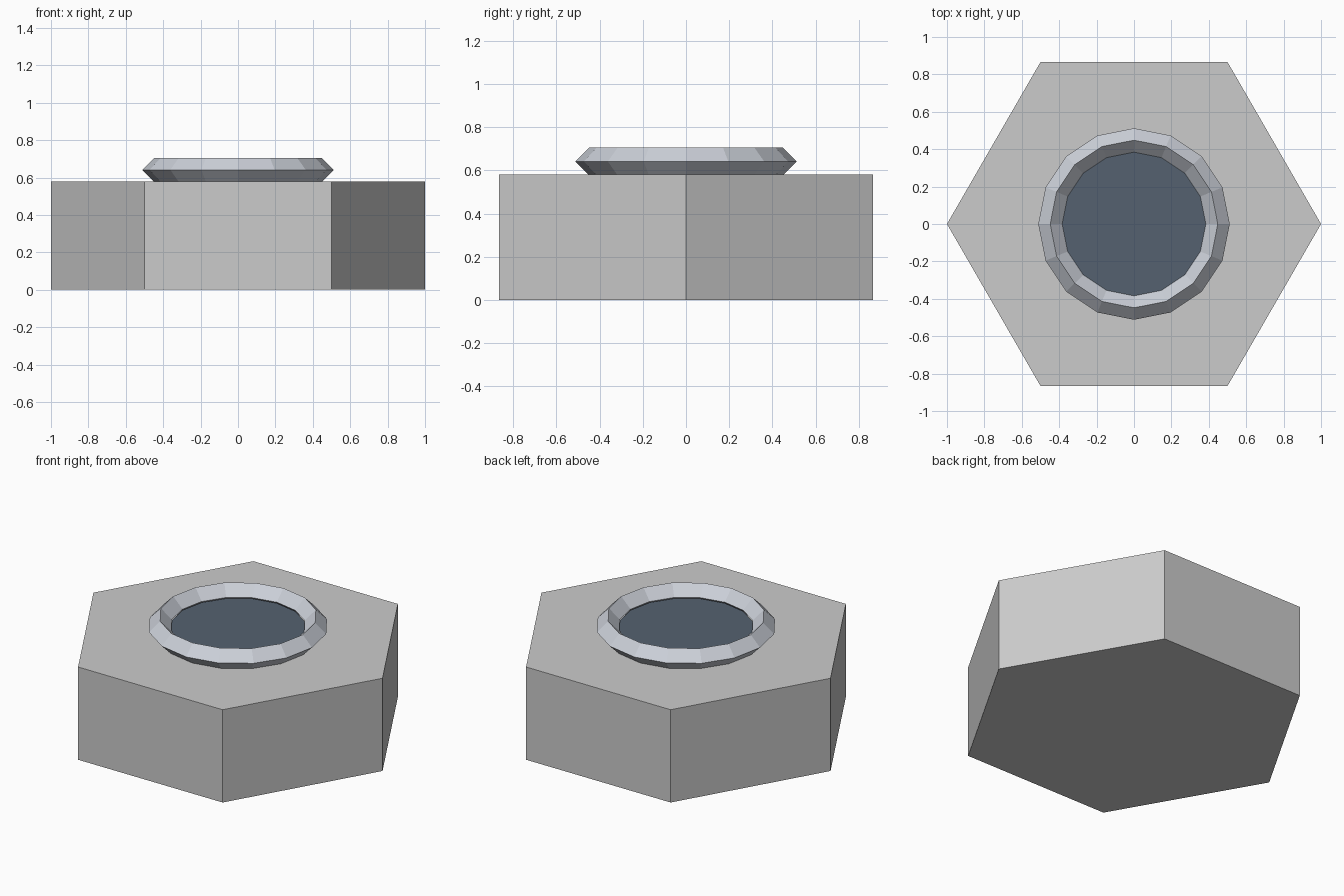
import bpy, bmesh, math

if "Cube" in bpy.data.objects:
    bpy.data.objects.remove(bpy.data.objects["Cube"])


def material(name, color):
    m = bpy.data.materials.new(name)
    m.diffuse_color = (*color, 1)
    m.use_nodes = True
    m.node_tree.nodes["Principled BSDF"].inputs["Base Color"].default_value = m.diffuse_color
    return m


def add(name, bm, mat=None):
    bmesh.ops.recalc_face_normals(bm, faces=bm.faces)
    mesh = bpy.data.meshes.new(name)
    bm.to_mesh(mesh)
    bm.free()
    obj = bpy.data.objects.new(name, mesh)
    bpy.context.collection.objects.link(obj)
    if mat:
        mesh.materials.append(mat)


def prism(name, sides, radius, z0, z1, mat=None):
    bm = bmesh.new()
    ring = [bm.verts.new((radius * math.cos(math.tau * i / sides),
                          radius * math.sin(math.tau * i / sides), z0))
            for i in range(sides)]
    base = bm.faces.new(ring)
    top = bmesh.ops.extrude_face_region(bm, geom=[base], use_keep_orig=True)["geom"]
    bmesh.ops.translate(bm, vec=(0, 0, z1 - z0),
                        verts=[v for v in top if isinstance(v, bmesh.types.BMVert)])
    add(name, bm, mat)


def ring(name, major, minor, z, sides, mat=None):
    bm = bmesh.new()
    profile = [(major + minor, z), (major, z + minor), (major - minor, z), (major, z - minor)]
    loops = [[bm.verts.new((r * math.cos(math.tau * i / sides),
                            r * math.sin(math.tau * i / sides), h)) for r, h in profile]
             for i in range(sides)]
    for i in range(sides):
        a, b = loops[i], loops[(i + 1) % sides]
        for j in range(4):
            k = (j + 1) % 4
            bm.faces.new((a[j], b[j], b[k], a[k]))
    add(name, bm, mat)


# Six-sided nut body
prism("nut_body", 6, 1.0, 0.0, 0.58)

# Diamond-section collar around the hole
ring("collar", 0.448, 0.064, 0.641, 16, material("collar_metal", (0.60, 0.63, 0.69)))

# Dark plug that reads as the bore
prism("bore_plug", 16, 0.384, 0.45, 0.635, material("bore_dark", (0.09, 0.12, 0.16)))
